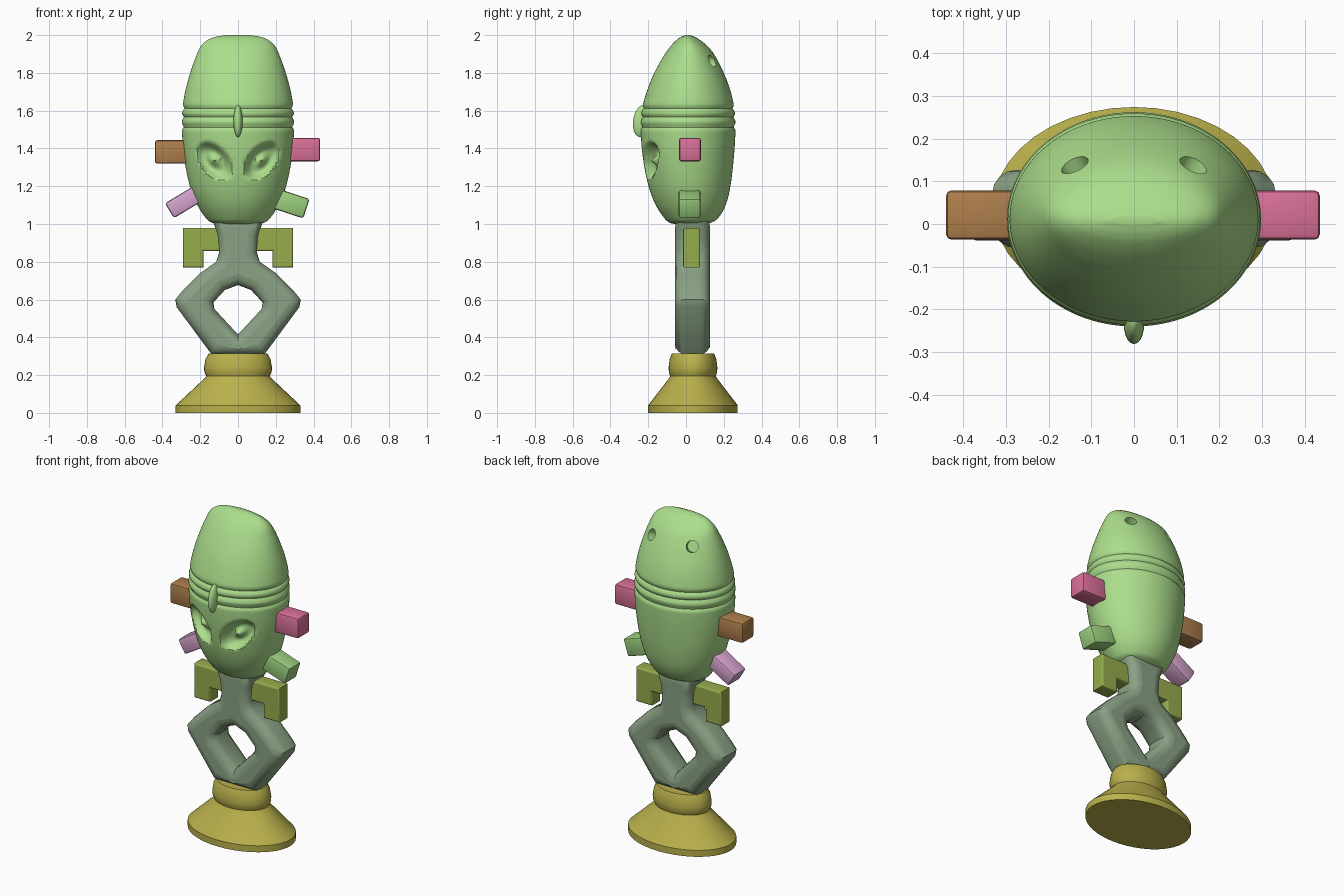
import bpy, bmesh, math
from mathutils import Vector

cube = bpy.data.objects.get("Cube")
if cube:
    bpy.data.objects.remove(cube)


def material(name, r, g, b):
    """Flat material from display values, stored as linear."""
    lin = [((c / 255 + 0.055) / 1.055) ** 2.4 for c in (r, g, b)] + [1]
    m = bpy.data.materials.new(name)
    m.use_nodes = True
    m.diffuse_color = lin
    m.node_tree.nodes["Principled BSDF"].inputs["Base Color"].default_value = lin
    return m


HEAD = material("leaf green", 172, 222, 140)
STEM = material("grey green", 138, 162, 132)
BASE = material("mustard", 186, 177, 76)
OLIVE = material("olive green", 150, 172, 76)
PINK = material("pink", 218, 112, 152)
BROWN = material("brown", 174, 126, 76)
LILAC = material("lilac", 214, 164, 206)
PALE = material("pale green", 156, 208, 126)


def finish(ob, mat, angle=35):
    """Bake modifiers, colour the part and smooth it."""
    bpy.ops.object.select_all(action="DESELECT")
    ob.select_set(True)
    bpy.context.view_layer.objects.active = ob
    bpy.ops.object.convert(target="MESH")
    ob.data.materials.clear()
    ob.data.materials.append(mat)
    bpy.ops.object.shade_smooth_by_angle(angle=math.radians(angle))
    return ob


def loft(name, rings):
    """Skin a stack of equal closed rings and cap both ends."""
    bm = bmesh.new()
    rows = [[bm.verts.new(p) for p in ring] for ring in rings]
    n = len(rows[0])
    for a, b in zip(rows, rows[1:]):
        for i in range(n):
            j = (i + 1) % n
            bm.faces.new((a[i], a[j], b[j], b[i]))
    bm.faces.new(rows[0][::-1])
    bm.faces.new(rows[-1])
    mesh = bpy.data.meshes.new(name)
    bm.to_mesh(mesh)
    bm.free()
    ob = bpy.data.objects.new(name, mesh)
    bpy.context.collection.objects.link(ob)
    return ob


def ellipse(rx, ry, cy, z, n):
    return [Vector((rx * math.cos(math.tau * i / n), cy + ry * math.sin(math.tau * i / n), z))
            for i in range(n)]


def block(name, mat, center, size, tilt=0):
    bpy.ops.mesh.primitive_cube_add(size=1, location=center, rotation=(0, math.radians(tilt), 0))
    ob = bpy.context.object
    ob.name = name
    ob.scale = size
    bpy.ops.object.transform_apply(location=False, rotation=False, scale=True)
    bevel = ob.modifiers.new("rounded edges", "BEVEL")
    bevel.width, bevel.segments = 0.012, 2
    return finish(ob, mat)


def outline(name, mat, loops, cy, half, rim):
    """Extrude x-z outlines along y with a rounded rim."""
    cu = bpy.data.curves.new(name, "CURVE")
    cu.dimensions, cu.fill_mode = "2D", "BOTH"
    cu.extrude, cu.bevel_depth, cu.offset = half - rim, rim, -rim
    cu.bevel_resolution = 3
    for pts in loops:
        sp = cu.splines.new("POLY")
        sp.points.add(len(pts) - 1)
        for p, (x, z) in zip(sp.points, pts):
            p.co = (x, z, 0, 1)
        sp.use_cyclic_u = True
    ob = bpy.data.objects.new(name, cu)
    bpy.context.collection.objects.link(ob)
    ob.location = (0, cy, 0)
    ob.rotation_euler = (math.pi / 2, 0, 0)
    return finish(ob, mat, 40)


# Head profile: height, half width, front y, back y
PROFILE = [(1.0, .10, -.06, .10), (1.006, .135, -.085, .13), (1.025, .165, -.11, .165),
           (1.1, .215, -.16, .21), (1.2, .255, -.198, .235), (1.35, .285, -.228, .253),
           (1.5, .297, -.24, .262), (1.6, .295, -.235, .258), (1.7, .28, -.208, .237),
           (1.8, .253, -.168, .2), (1.9, .217, -.112, .148), (1.95, .19, -.074, .105),
           (1.98, .15, -.043, .065), (1.993, .11, -.022, .042), (2.0, .06, -.003, .02)]


def sample(z):
    """Smooth interpolation of the head profile."""
    k = max(i for i in range(len(PROFILE) - 1) if PROFILE[i][0] <= z + 1e-9)
    p, q = PROFILE[k], PROFILE[k + 1]
    o, r = PROFILE[max(k - 1, 0)], PROFILE[min(k + 2, len(PROFILE) - 1)]
    h = q[0] - p[0]
    t = (z - p[0]) / h
    out = []
    for c in (1, 2, 3):
        m0 = (q[c] - o[c]) / (q[0] - o[0]) * h
        m1 = (r[c] - p[c]) / (r[0] - p[0]) * h
        d = q[c] - p[c]
        out.append(p[c] + t * m0 + t * t * (3 * d - 2 * m0 - m1) + t ** 3 * (m0 + m1 - 2 * d))
    return out


rings = []
for i in range(141):
    z = 1.5 - 0.5 * math.cos(math.pi * i / 140)
    rx, front, back = sample(z)
    groove = sum(.011 * math.exp(-((z - c) / .01) ** 2) for c in (1.515, 1.565, 1.612))
    rings.append(ellipse(rx - groove, (back - front) / 2 - groove, (front + back) / 2, z, 112))

# Slanted eye sockets with a raised middle
for ring in rings:
    for v in ring:
        if v.y < 0:
            dx, dz = abs(v.x) - .125, v.z - 1.335
            u, w = dx * .645 + dz * .764, dx * .764 - dz * .645
            r = math.hypot(u / .12, w / .072)
            if r < 1:
                v.y += .05 * math.sin(math.pi * r) + .012 * (1 - r)
head = loft("head", rings)

# Round holes in the back of the crown
for s in (-1, 1):
    axis = Vector((.45 * s, .85, .4)).normalized()
    bpy.ops.mesh.primitive_cylinder_add(vertices=32, radius=.034, depth=.12,
                                        location=(.138 * s, .136, 1.862))
    drill = bpy.context.object
    drill.name = "hole_cutter"
    drill.rotation_euler = axis.to_track_quat("Z", "Y").to_euler()
    drill.hide_render = True
    cut = head.modifiers.new("hole", "BOOLEAN")
    cut.operation, cut.object, cut.solver = "DIFFERENCE", drill, "EXACT"
finish(head, HEAD, 40)
for ob in [o for o in bpy.data.objects if o.name.startswith("hole_cutter")]:
    bpy.data.objects.remove(ob)

# Nose ridge
bpy.ops.mesh.primitive_uv_sphere_add(segments=24, ring_count=16, location=(0, -.235, 1.545))
nose = bpy.context.object
nose.name = "nose"
nose.scale = (.024, .045, .085)
nose.rotation_euler.x = math.radians(-8)
finish(nose, HEAD)

# Neck that splits into a diamond loop
half = [(.14, 1.04), (.108, .94), (.1, .85), (.115, .8), (.2, .74), (.295, .645),
        (.332, .6), (.325, .56), (.14, .31)]
hole = [(0, .415), (.125, .55), (.13, .585), (.07, .65), (0, .677), (-.07, .65),
        (-.13, .585), (-.125, .55)]
outline("neck_loop", STEM, [half + [(-x, z) for x, z in reversed(half)], hole], .035, .092, .055)

# Flared foot with a rounded collar
foot = [(.33, 0), (.33, .04), (.175, .185), (.168, .195), (.178, .215), (.18, .24),
        (.172, .285), (.155, .315)]
finish(loft("foot", [ellipse(r, r * .718, .037, z, 40) for r, z in foot]), BASE, 30)

# Ears and cheek plugs
block("right_ear", BROWN, (-.34, .021, 1.382), (.2, .115, .123))
block("left_ear", PINK, (.335, .021, 1.394), (.2, .115, .125))
block("right_plug", LILAC, (-.277, .019, 1.122), (.2, .115, .092), -31)
block("left_plug", PALE, (.267, .019, 1.112), (.2, .115, .108), 18)

# Hooked brackets beside the neck
hook = [(.08, .98), (.08, .857), (.183, .857), (.183, .77), (.292, .77), (.292, .98)]
for side, s in (("left", 1), ("right", -1)):
    outline(side + "_bracket", OLIVE, [[(x * s, z) for x, z in hook]], .03, .045, .01)
